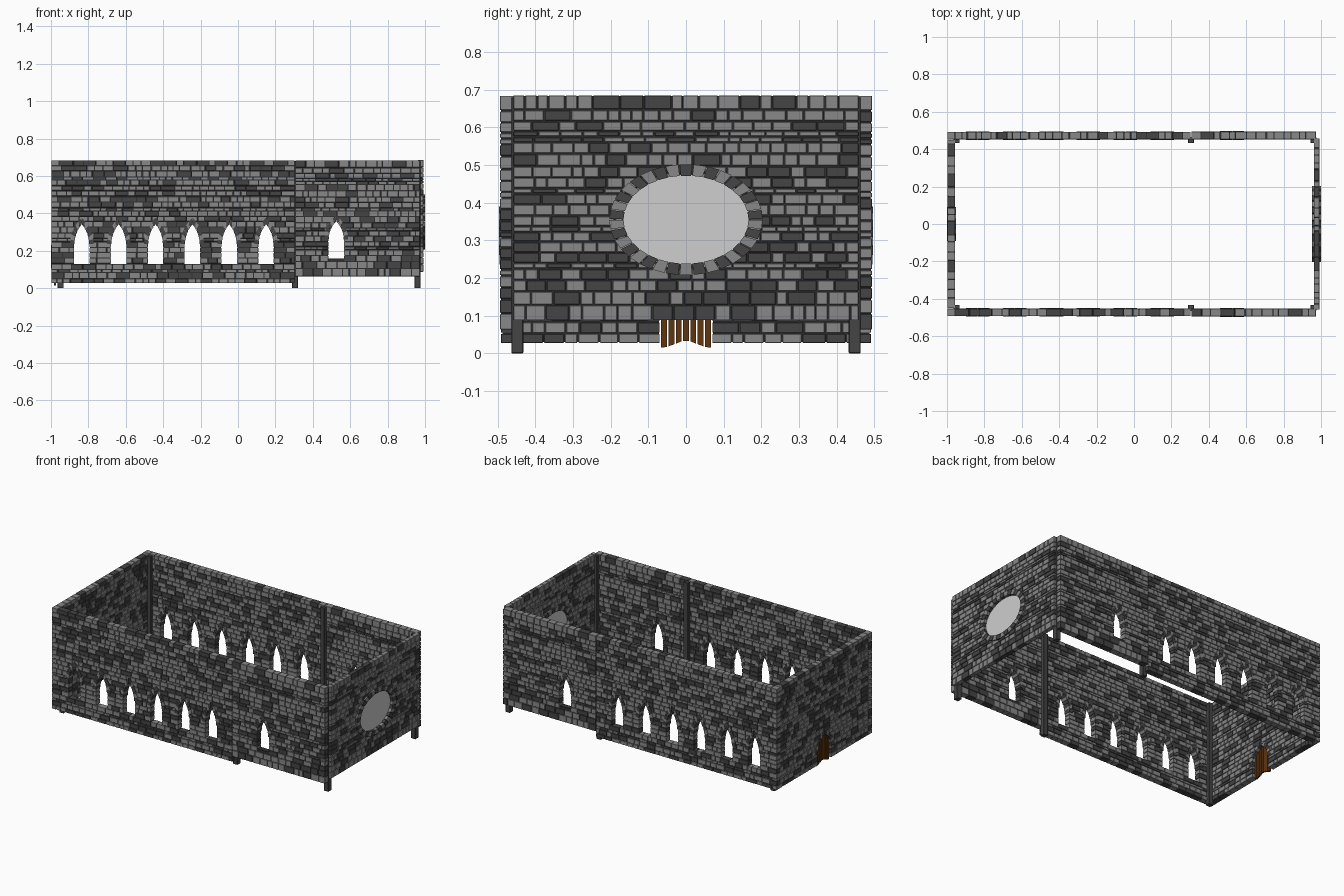
import bpy, bmesh, math, random

random.seed(7)
if "Cube" in bpy.data.objects:
    bpy.data.objects.remove(bpy.data.objects["Cube"], do_unlink=True)


def material(name, rgb):
    m = bpy.data.materials.new(name)
    m.use_nodes = True
    m.diffuse_color = (*rgb, 1)
    m.node_tree.nodes["Principled BSDF"].inputs["Base Color"].default_value = (*rgb, 1)
    return m


LIGHT, DARK, MORTAR = 0, 1, 2
stone = [material("light stone", (0.25, 0.25, 0.25)),
         material("dark stone", (0.058, 0.058, 0.058)),
         material("mortar", (0.03, 0.03, 0.03))]
wood = [material("brown wood", (0.115, 0.035, 0.004))]
glass = [material("pale grey pane", (0.62, 0.62, 0.62))]

GAP = 0.0018      # half the joint between stones
INSET = 0.004     # depth of the mortar behind the stone faces


def along_x(side):
    return lambda u, d, z: (u, side * d, z)


def along_y(u, d, z):
    return (d, u, z)


def prism(bm, outline, d0, d1, place, mat=0):
    """Extrude an outline in the wall plane through the wall depth."""
    near = [bm.verts.new(place(u, d0, z)) for u, z in outline]
    far = [bm.verts.new(place(u, d1, z)) for u, z in outline]
    faces = [bm.faces.new(near), bm.faces.new(far[::-1])]
    n = len(outline)
    for i in range(n):
        j = (i + 1) % n
        faces.append(bm.faces.new((near[i], near[j], far[j], far[i])))
    for f in faces:
        f.material_index = mat


def rect(u0, u1, z0, z1):
    return [(u0, z0), (u1, z0), (u1, z1), (u0, z1)]


def finish(bm, name, mats, bevel=0.0):
    bmesh.ops.recalc_face_normals(bm, faces=bm.faces)
    me = bpy.data.meshes.new(name)
    bm.to_mesh(me)
    bm.free()
    ob = bpy.data.objects.new(name, me)
    bpy.context.collection.objects.link(ob)
    for m in mats:
        me.materials.append(m)
    if bevel:
        mod = ob.modifiers.new("worn edges", "BEVEL")
        mod.width = bevel
        mod.segments = 1
    return ob


class Arch:
    """Pointed opening with a ring of stones over its curved part."""
    def __init__(self, c, w, z0, spring, top, ring=0.024):
        self.c, self.w, self.z0, self.spring, self.top, self.ring = c, w, z0, spring, top, ring
        h = top - spring
        self.r = (w * w + h * h) / (2 * w)

    def half(self, z):
        if not self.z0 <= z <= self.top:
            return 0
        rise = max(0, z - self.spring)
        return max(0, self.w - self.r + math.sqrt(self.r ** 2 - rise ** 2))

    def height(self, u):
        return self.spring + math.sqrt(max(0, self.r ** 2 - (abs(u) + self.r - self.w) ** 2))

    def stones(self):
        n, off = 6, self.r - self.w
        def point(radius, t, s):
            a = t * math.acos(off / radius)
            return (self.c + s * (radius * math.cos(a) - off), self.spring + radius * math.sin(a))
        for s in (-1, 1):
            for i in range(n):
                a, b = (i + 0.04) / n, (i + 0.96) / n
                ro = self.r + self.ring
                yield [point(self.r, a, s), point(ro, a, s), point(ro, b, s), point(self.r, b, s)]


class Oval:
    """Elliptical opening with a full ring of stones."""
    def __init__(self, c, zc, a, b):
        self.c, self.zc, self.a, self.b = c, zc, a, b

    def half(self, z):
        return self.a * math.sqrt(max(0, 1 - ((z - self.zc) / self.b) ** 2))

    def point(self, t, grow=0):
        return (self.c + (self.a + grow) * math.cos(t), self.zc + (self.b + 0.8 * grow) * math.sin(t))

    def stones(self):
        n = 34
        for i in range(n):
            a, b = (math.tau * (i + k) / n for k in (0.05, 0.95))
            yield [self.point(a), self.point(a, 0.038), self.point(b, 0.038), self.point(b)]


def spans(u0, u1, z0, z1, openings):
    """Parts of a course left free by the openings."""
    out, start = [], u0
    for o in sorted(openings, key=lambda o: o.c):
        h = max(o.half(z0 + (z1 - z0) * k / 8) for k in range(9))
        if h > 0:
            out.append((start, o.c - h))
            start = o.c + h
    return out + [(start, u1)]


def wall(name, u0, u1, z0, z1, d0, d1, place, courses, openings=(), proud=0.003):
    bm = bmesh.new()
    # mortar core in thin slices
    n = 66
    for i in range(n):
        lo = z0 + INSET + (z1 - z0 - 2 * INSET) * i / n
        hi = lo + (z1 - z0 - 2 * INSET) / n
        for a, b in spans(u0, u1, lo, hi, openings):
            prism(bm, rect(a + INSET, b - INSET, lo, hi), d0 + INSET, d1 - INSET, place, MORTAR)
    core = finish(bm, name + "_mortar", stone)
    # courses of random stones, dark ones longer
    bm = bmesh.new()
    scale = (z1 - z0) / sum(courses)
    z = z0
    for c in courses:
        top = z + c * scale
        for a, b in spans(u0, u1, z, top, openings):
            while b - a > 0.004:
                dark = random.random() < 0.27
                size = random.uniform(0.05, 0.078) if dark else random.uniform(0.028, 0.06)
                end = a + size if b - a - size > 0.022 else b
                prism(bm, rect(a + GAP, end - GAP, z + GAP, top - GAP), d0, d1, place,
                      DARK if dark else LIGHT)
                a = end
        z = top
    finish(bm, name + "_stones", stone, 0.0012)
    # stone rings round the openings
    if openings:
        bm = bmesh.new()
        for o in openings:
            for i, outline in enumerate(o.stones()):
                oval = isinstance(o, Oval)
                mat = (LIGHT if i % 2 else DARK) if oval else (LIGHT if i % 3 == 1 else DARK)
                prism(bm, outline, d0 - proud, d1 + proud, place, mat)
        finish(bm, name + "_opening_ring", stone)


TOP = 0.686
small = [0.026, 0.03, 0.016, 0.03, 0.03, 0.028]
graded = [0.042, 0.036, 0.03, 0.03, 0.015, 0.028, 0.028, 0.026, 0.015, 0.028, 0.03,
          0.028, 0.015, 0.028, 0.03, 0.033, 0.03, 0.015, 0.015, 0.026, 0.03, 0.04]

# long side walls, each a nave part and a raised part
for label, side in (("right", -1), ("left", 1)):
    place = along_x(side)
    windows = [Arch(-0.835 + 0.197 * i, 0.039, 0.135, 0.235, 0.342) for i in range(6)]
    wall(label + "_long_wall", -1, 0.305, 0.026, TOP, 0.452, 0.492, place, small * 4, windows)
    wall(label + "_short_wall", 0.305, 0.974, 0.062, TOP, 0.452, 0.494, place, graded,
         [Arch(0.525, 0.04, 0.165, 0.26, 0.358)])

# end walls
door = Arch(0, 0.068, 0.02, 0.105, 0.205)
wall("door_wall", -0.452, 0.452, 0.026, TOP, -0.997, -0.956, along_y, small * 4, [door])
oval = Oval(0, 0.355, 0.166, 0.117)
wall("oval_window_wall", -0.46, 0.46, 0.086, TOP + 0.001, 0.962, 0.991, along_y, graded, [oval], 0.009)

# oval window pane
bm = bmesh.new()
prism(bm, [oval.point(math.tau * i / 48, 0.004) for i in range(48)], 0.974, 0.982, along_y)
finish(bm, "oval_window_pane", glass)

# door planks with an uneven lower edge
bm = bmesh.new()
count = 7
pitch = 2 * door.w / count
for i in range(count):
    a = -door.w + pitch * i + 0.002
    b = a + pitch - 0.004
    low = [0.036 - 0.021 * min(1, abs(u) / 0.055) for u in (a, b)]
    prism(bm, [(a, low[0]), (b, low[1]), (b, door.height(b)), (a, door.height(a))],
          -0.984, -0.972, along_y)
finish(bm, "door_planks", wood)

# posts inside the walls
for x, spot in ((-0.948, "door_end"), (0.305, "middle"), (0.96, "window_end")):
    for label, side in (("right", -1), ("left", 1)):
        bm = bmesh.new()
        prism(bm, rect(x - 0.016, x + 0.016, 0, 0.68), 0.432, 0.464, along_x(side))
        finish(bm, label + "_" + spot + "_post", [stone[DARK]], 0.002)
